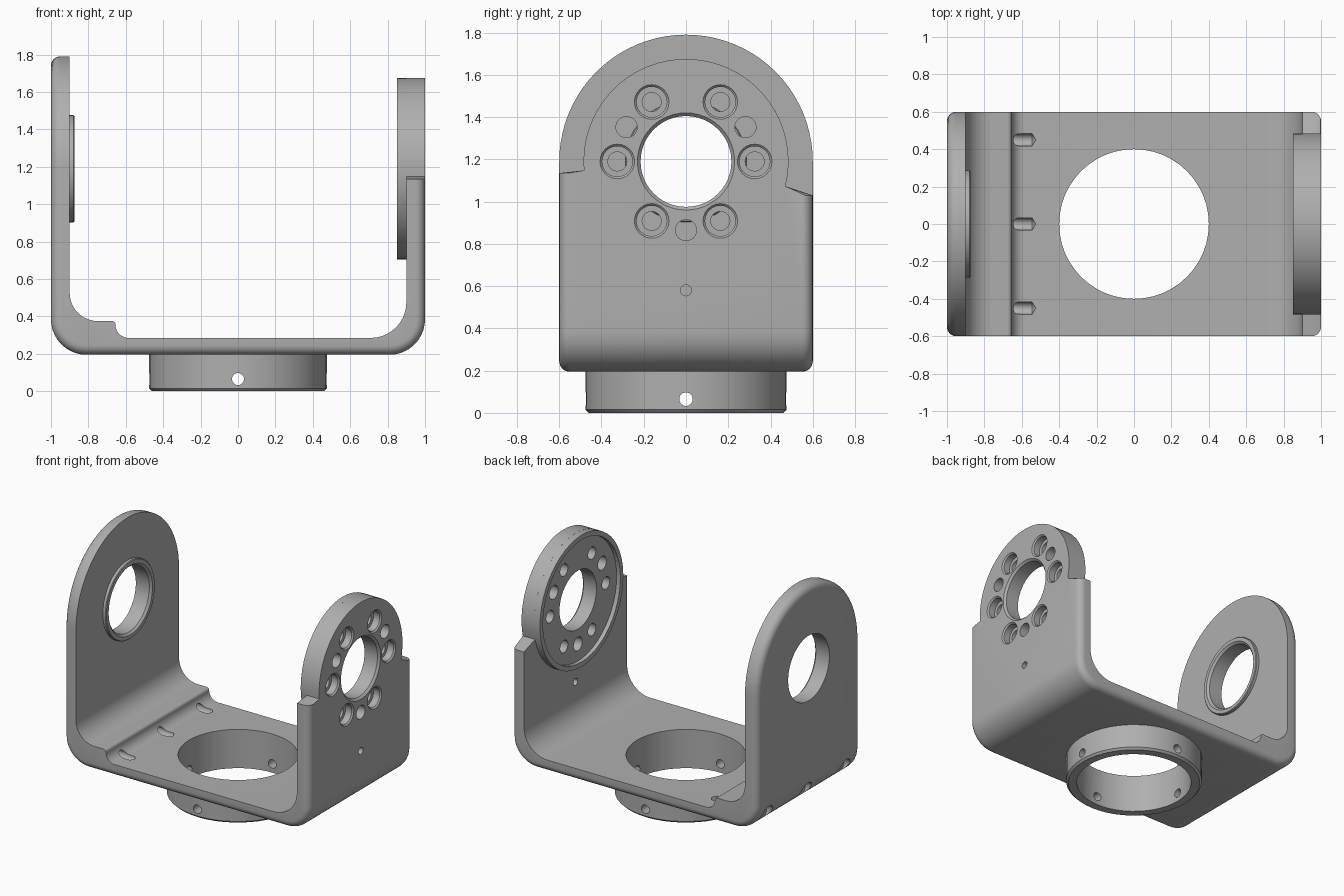
import bpy, bmesh
from math import sin, cos, pi, radians

cube = bpy.data.objects.get("Cube")
if cube:
    bpy.data.objects.remove(cube, do_unlink=True)

grey = bpy.data.materials.new("machined_grey")
grey.use_nodes = True
grey.diffuse_color = (0.43, 0.43, 0.43, 1)
grey.node_tree.nodes["Principled BSDF"].inputs["Base Color"].default_value = (0.43, 0.43, 0.43, 1)

HUB = 1.19      # height of the pivot axis
EDGE = 0.05     # rounding of the outer edges
SEAM = 0.55     # height where the arms meet the base


def arc(cx, cy, r, start, end, steps=10):
    angles = [radians(start + (end - start) * i / steps) for i in range(steps + 1)]
    return [(cx + r * cos(a), cy + r * sin(a)) for a in angles]


def make_object(name, bm):
    bmesh.ops.recalc_face_normals(bm, faces=bm.faces[:])
    mesh = bpy.data.meshes.new(name)
    bm.to_mesh(mesh)
    bm.free()
    mesh.materials.append(grey)
    obj = bpy.data.objects.new(name, mesh)
    bpy.context.collection.objects.link(obj)
    return obj


def loft(name, layers):
    """Skin a stack of equal-length outlines and cap both ends."""
    bm = bmesh.new()
    rows = [[bm.verts.new(p) for p in layer] for layer in layers]
    n = len(rows[0])
    for a, b in zip(rows, rows[1:]):
        for i in range(n):
            j = (i + 1) % n
            bm.faces.new((a[i], a[j], b[j], b[i]))
    bm.faces.new(rows[0])
    bm.faces.new(rows[-1])
    return make_object(name, bm)


def revolve(bm, profile, axis, centre=(0, 0, 0), steps=48):
    """Turn a closed (radius, height) profile about an axis."""
    rows = []
    for r, h in profile:
        row = []
        for i in range(steps if r else 1):
            c, s = r * cos(2 * pi * i / steps), r * sin(2 * pi * i / steps)
            p = {"X": (h, c, s), "Y": (s, h, c), "Z": (c, s, h)}[axis]
            row.append(bm.verts.new([p[k] + centre[k] for k in range(3)]))
        rows.append(row if r else row * steps)
    for k, a in enumerate(rows):
        b = rows[(k + 1) % len(rows)]
        if a[0] is a[1] and b[0] is b[1]:
            continue
        for i in range(steps):
            j = (i + 1) % steps
            bm.faces.new(list(dict.fromkeys((a[i], a[j], b[j], b[i]))))


def turned(name, profile, axis, centre=(0, 0, 0)):
    bm = bmesh.new()
    revolve(bm, profile, axis, centre)
    return make_object(name, bm)


def drill(r, start, end):
    return [(0, start), (r, start), (r, end), (0, end)]


def cut(obj, cutters):
    """Subtract turned cutters given as (profile, axis, centre)."""
    bm = bmesh.new()
    for profile, axis, centre in cutters:
        revolve(bm, profile, axis, centre, 48 if max(p[0] for p in profile) > 0.1 else 24)
    tool = make_object("cutter", bm)
    tool.hide_render = True
    mod = obj.modifiers.new("holes", "BOOLEAN")
    mod.operation, mod.solver, mod.object = "DIFFERENCE", "EXACT", tool
    graph = bpy.context.evaluated_depsgraph_get()
    mesh = bpy.data.meshes.new_from_object(obj.evaluated_get(graph))
    obj.modifiers.clear()
    obj.data = mesh
    bpy.data.objects.remove(tool, do_unlink=True)


# quarter-round edge as (distance from the end, inset) pairs
ROUND = [(EDGE * (1 - sin(a)), EDGE * (1 - cos(a)))
         for a in (radians(90 - 15 * i) for i in range(7))]


# Base: channel section with filleted corners and a raised step
def base_section(d):
    outer = [(-1 + d, SEAM)] + arc(-0.81, 0.385, 0.19 - d, 180, 270) \
        + arc(0.81, 0.385, 0.19 - d, 270, 360) + [(1 - d, SEAM)]
    inner = [(0.9, SEAM)] + arc(0.71, 0.475, 0.19, 0, -90) \
        + arc(-0.585, 0.355, 0.07, 270, 180) + arc(-0.675, 0.355, 0.02, 0, 90, 5) \
        + arc(-0.75, 0.525, 0.15, 270, 180) + [(-0.9, SEAM)]
    return outer + inner


ends = [(-0.6 + off, d) for off, d in reversed(ROUND)]
ends += [(-y, d) for y, d in reversed(ends)]
# order the slices from one end to the other
ends.sort(key=lambda e: e[0])
base = loft("base_channel", [[(x, y, z) for x, z in base_section(d)] for y, d in ends])
side_drill = [(0, -1.1), (0.06, -1.1), (0.06, -0.93), (0.033, -0.93),
              (0.033, -0.545), (0, -0.525)]
cut(base, [(drill(0.4, 0.1, 0.45), "Z", (0, 0, 0))]
    + [(side_drill, "X", (0, y, 0.285)) for y in (-0.45, 0, 0.45)])


# Arms: outlines lofted through the thickness, rounded on the outside
def left_outline(d):
    return [(0.6 - d, SEAM)] + arc(0, HUB, 0.6 - d, 0, 180, 40) + [(-0.6 + d, SEAM)]


def right_outline(d):
    return [(0.6 - d, SEAM), (0.6 - d, 1.03)] + arc(0, HUB, 0.485, -14, 185, 40) \
        + [(-0.6 + d, 1.135), (-0.6 + d, SEAM)]


def arm(name, outline, side):
    slices = [(1 - off, d) for off, d in ROUND] + [(0.9, 0)]
    slices.sort(key=lambda s: -s[0])
    return loft(name, [[(side * x, y, z) for y, z in outline(d)] for x, d in slices])


left_arm = arm("right_side_arm", left_outline, -1)
cut(left_arm, [(drill(0.24, -1.1, -0.8), "X", (0, 0, HUB))])
right_arm = arm("left_side_arm", right_outline, 1)

# Bearing lip inside the plain arm
lip = turned("bearing_lip", [(0.24, -0.9), (0.287, -0.9), (0.287, -0.88), (0.282, -0.875),
                             (0.255, -0.875), (0.24, -0.89)], "X", (0, 0, HUB))

# Recessed mounting disc inside the drilled arm
disc = turned("mounting_disc", [(0.215, 0.9), (0.485, 0.9), (0.485, 0.85), (0.45, 0.85),
                                (0.45, 0.88), (0.215, 0.88)], "X", (0, 0, HUB))

# Counterbored bolt circle, dowel holes and pilot hole
bolt = [(0, 0.8), (0.045, 0.8), (0.045, 0.94), (0.072, 0.94), (0.072, 0.99),
        (0.087, 1.005), (0, 1.005)]
holes = [(bolt, "X", (0, 0.325 * cos(i * pi / 3), HUB + 0.325 * sin(i * pi / 3)))
         for i in range(6)]
holes += [(drill(0.05, 0.8, 1.05), "X", (0, 0.325 * cos(radians(a)), HUB + 0.325 * sin(radians(a))))
          for a in (30, 150, 270)]
bore = [(0, 0.8), (0.215, 0.8), (0.215, 0.985), (0.235, 1.005), (0, 1.005)]
cut(disc, holes)
cut(right_arm, holes + [(bore, "X", (0, 0, HUB)),
                        (drill(0.026, 0.8, 1.05), "X", (0, 0, 0.58))])

# Collar under the base with four set-screw holes
collar = turned("base_collar", [(0.4, 0.196), (0.475, 0.196), (0.475, 0.015), (0.46, 0),
                                (0.4, 0)], "Z")
cut(collar, [(drill(0.032, s * 0.3, s * 0.6), axis, (0, 0, 0.065))
             for axis in "XY" for s in (-1, 1)])

# Smooth shading with crisp edges
bpy.ops.object.select_all(action="DESELECT")
for obj in (base, left_arm, right_arm, lip, disc, collar):
    obj.select_set(True)
    bpy.context.view_layer.objects.active = obj
bpy.ops.object.shade_smooth_by_angle(angle=radians(30))
